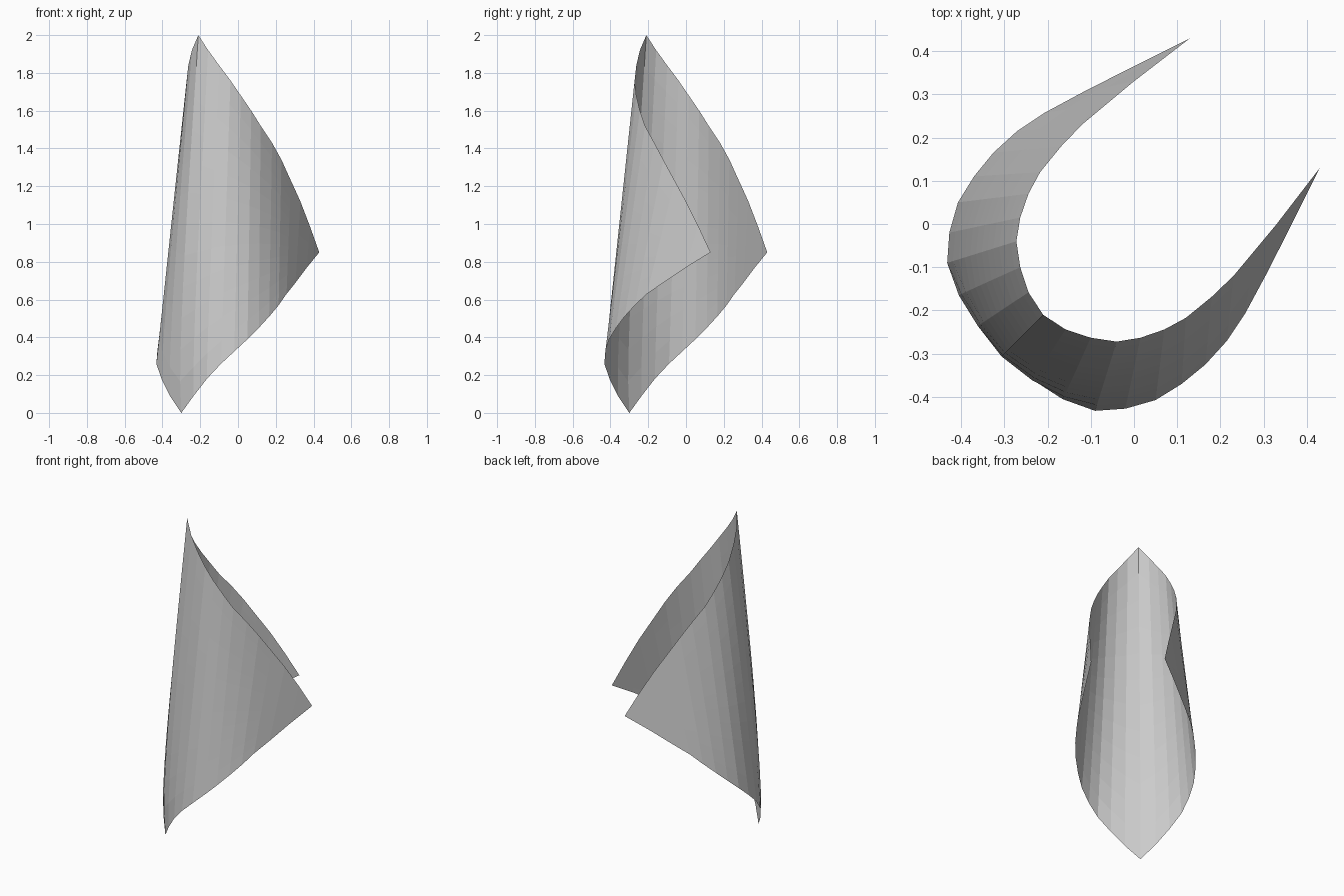
import bpy, math
from mathutils import Vector

if "Cube" in bpy.data.objects:
    bpy.data.objects.remove(bpy.data.objects["Cube"])

# Lower and upper edges of one half of the curled sheet, from the spine to the side tip
lower = [(-.30, -.30, 0), (-.235, -.36, .09), (-.165, -.405, .18), (-.09, -.432, .26),
         (-.02, -.427, .325), (.05, -.407, .39), (.11, -.37, .45), (.165, -.325, .51),
         (.215, -.27, .57), (.257, -.207, .63), (.305, -.118, .69), (.365, .0, .77), (.43, .13, .85)]
upper = [(-.21, -.21, 2), (-.158, -.244, 1.92), (-.10, -.263, 1.84), (-.04, -.272, 1.76),
         (.015, -.263, 1.68), (.07, -.244, 1.60), (.12, -.217, 1.52), (.18, -.168, 1.43),
         (.23, -.12, 1.34), (.28, -.06, 1.23), (.33, .0, 1.12), (.38, .065, .99), (.43, .13, .85)]
ROWS = 12


def mirrored(edge):
    """Full edge: the half swapped across the x = y plane, then the half itself."""
    return [(y, x, z) for x, y, z in edge[:0:-1]] + edge


# Rulings between the edges, bulging slightly outward at the spine
verts, faces = [], []
low, up = mirrored(lower), mirrored(upper)
mid = len(lower) - 1
for i, (a, b) in enumerate(zip(low, up)):
    a, b = Vector(a), Vector(b)
    for j in range(ROWS + 1):
        t = j / ROWS
        p = a.lerp(b, t)
        bulge = .03 * max(0, 1 - abs(i - mid) / 3) * math.sin(math.pi * t ** .6)
        verts.append(p + Vector((p.x, p.y, 0)).normalized() * bulge)
n = ROWS + 1
for i in range(len(low) - 1):
    for j in range(ROWS):
        k = i * n + j
        faces.append((k, k + n, k + n + 1, k + 1))

mesh = bpy.data.meshes.new("curled_sheet")
mesh.from_pydata(verts, [], faces)
sheet = bpy.data.objects.new("curled_sheet", mesh)
bpy.context.collection.objects.link(sheet)

# Close the pointed side tips
weld = sheet.modifiers.new("weld_tips", 'WELD')
weld.merge_threshold = .0005
